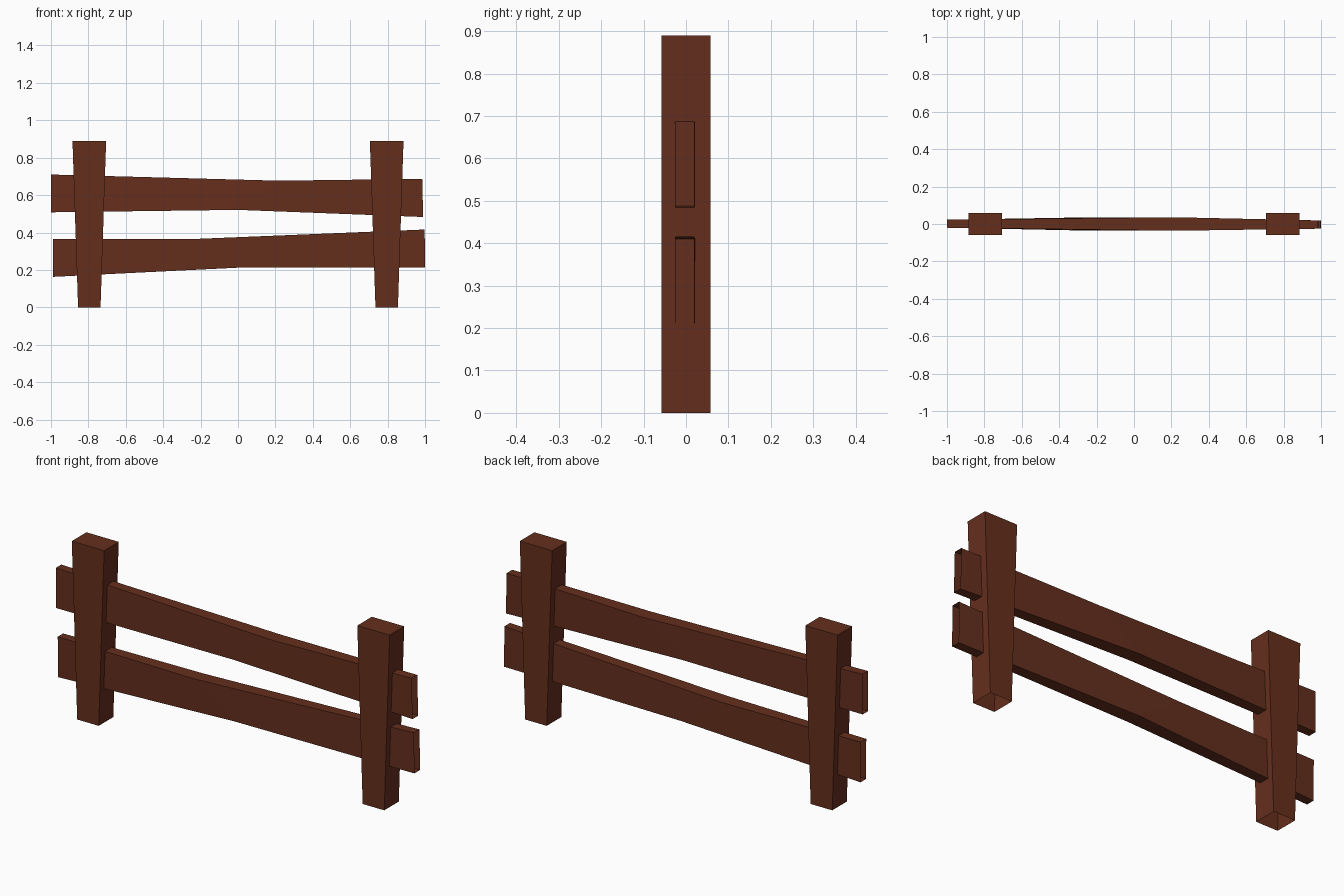
import bpy

if "Cube" in bpy.data.objects:
    bpy.data.objects.remove(bpy.data.objects["Cube"])

wood = bpy.data.materials.new("brown_wood")
wood.diffuse_color = (0.13, 0.028, 0.012, 1)
wood.use_nodes = True
wood.node_tree.nodes["Principled BSDF"].inputs["Base Color"].default_value = wood.diffuse_color


def add_tube(name, sections, cap_end=False):
    """Skin four-cornered sections; the ends stay open unless capped."""
    verts = [p for s in sections for p in s]
    faces = []
    for k in range(len(sections) - 1):
        a, b = 4 * k, 4 * k + 4
        for i in range(4):
            j = (i + 1) % 4
            faces.append((a + i, a + j, b + j, b + i))
    if cap_end:
        n = len(verts)
        faces.append((n - 4, n - 3, n - 2, n - 1))
    mesh = bpy.data.meshes.new(name)
    mesh.from_pydata(verts, [], faces)
    mesh.materials.append(wood)
    obj = bpy.data.objects.new(name, mesh)
    bpy.context.collection.objects.link(obj)
    return obj


def post_section(cx, half, z):
    d = 0.058
    return [(cx - half, -d, z), (cx + half, -d, z),
            (cx + half, d, z), (cx - half, d, z)]


def rail_section(xb, zb, xt, zt, y0, y1):
    return [(xb, y0, zb), (xt, y0, zt), (xt, y1, zt), (xb, y1, zb)]


# Posts: wider at the top, open underneath
for name, cx in (("left_post", -0.795), ("right_post", 0.795)):
    add_tube(name, [post_section(cx, 0.06, 0), post_section(cx, 0.09, 0.89)],
             cap_end=True)

# Rails: open-ended boards, thicker in the middle, with a slanted bend
add_tube("upper_rail", [
    rail_section(-1.0, 0.508, -1.0, 0.71, -0.02, 0.023),
    rail_section(0.0, 0.521, 0.22, 0.677, -0.036, 0.036),
    rail_section(0.99, 0.483, 0.985, 0.687, -0.025, 0.019)])
add_tube("lower_rail", [
    rail_section(-0.988, 0.163, -0.99, 0.366, -0.02, 0.023),
    rail_section(0.0, 0.212, -0.22, 0.366, -0.036, 0.036),
    rail_section(1.0, 0.212, 0.998, 0.416, -0.025, 0.019)])
